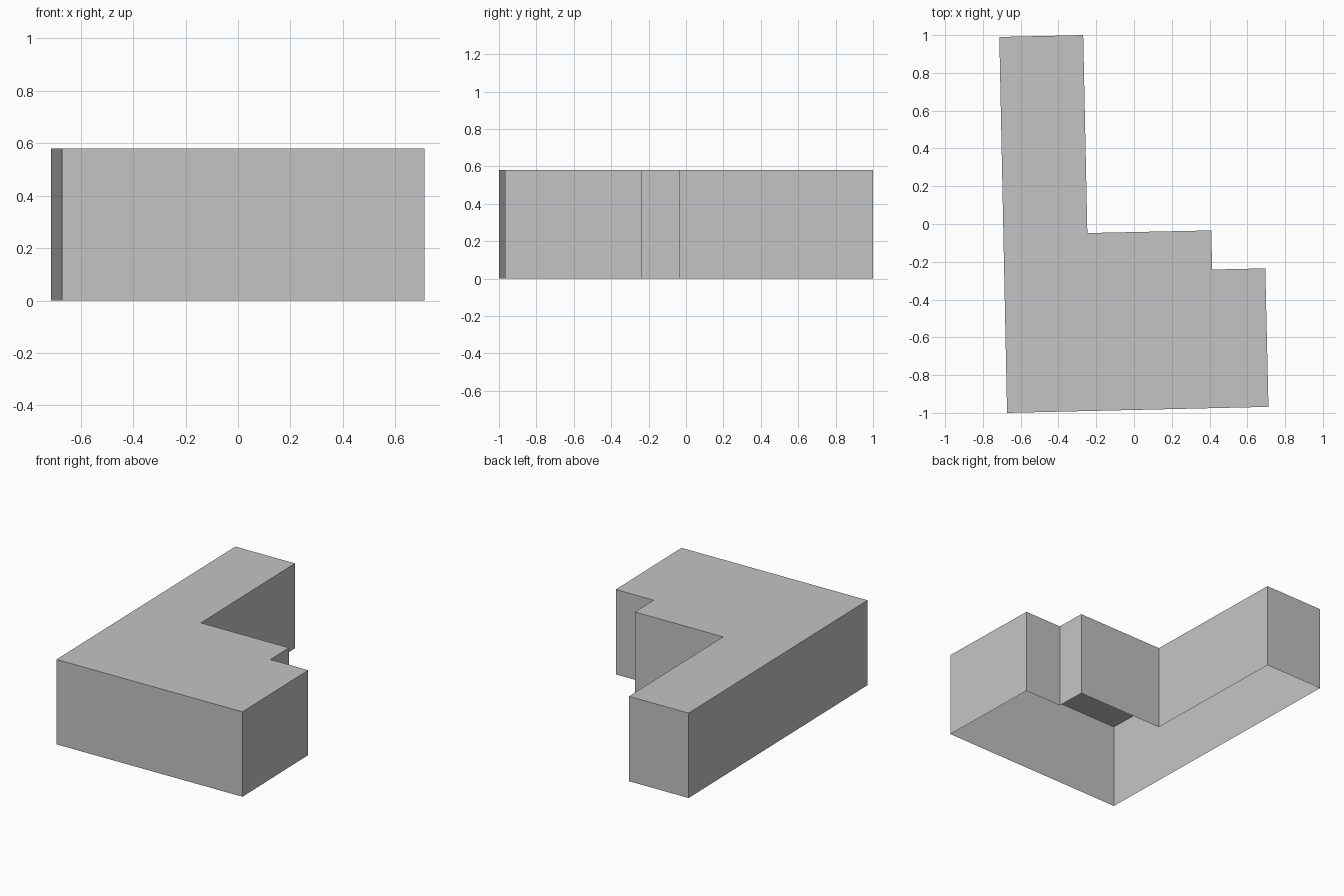
import bpy
import bmesh

if "Cube" in bpy.data.objects:
    bpy.data.objects.remove(bpy.data.objects["Cube"])

HEIGHT = 0.58

# Footprint of the building, counter-clockwise from the front left corner
FOOTPRINT = [(-0.672, -1.0), (0.712, -0.968), (0.695, -0.235), (0.414, -0.241),
             (0.409, -0.034), (-0.247, -0.048), (-0.269, 1.0), (-0.713, 0.99)]

# One plain grey for walls and roof
grey = bpy.data.materials.new("light grey")
grey.diffuse_color = (0.55, 0.55, 0.55, 1.0)
grey.use_nodes = True
grey.node_tree.nodes["Principled BSDF"].inputs["Base Color"].default_value = grey.diffuse_color

# Flat roof, with walls dropped from its outline; the underside stays open
bm = bmesh.new()
base = [bm.verts.new((x, y, 0.0)) for x, y in FOOTPRINT]
top = [bm.verts.new((x, y, HEIGHT)) for x, y in FOOTPRINT]
bm.faces.new(top)
for i in range(len(base)):
    j = (i + 1) % len(base)
    bm.faces.new((base[i], base[j], top[j], top[i]))

mesh = bpy.data.meshes.new("building_shell")
bm.to_mesh(mesh)
bm.free()
mesh.materials.append(grey)
shell = bpy.data.objects.new("building_shell", mesh)
bpy.context.collection.objects.link(shell)
